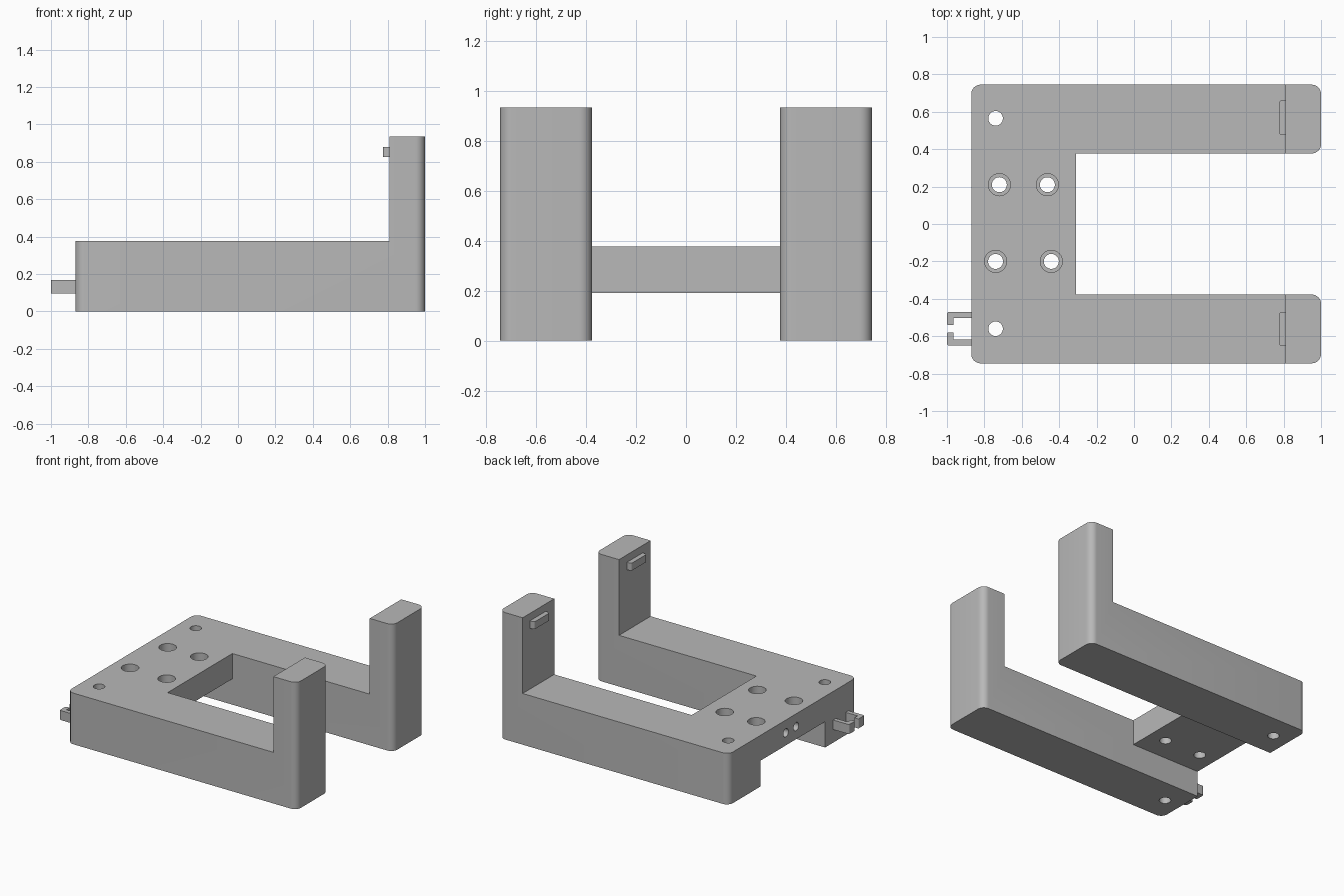
import bpy
import bmesh
from math import radians, sin, cos
from mathutils import Vector, Matrix

cube = bpy.data.objects.get("Cube")
if cube:
    bpy.data.objects.remove(cube, do_unlink=True)

grey = bpy.data.materials.new("plain grey")
grey.use_nodes = True
grey.diffuse_color = (0.48, 0.48, 0.48, 1)
grey.node_tree.nodes["Principled BSDF"].inputs["Base Color"].default_value = grey.diffuse_color


def finish(name, bm):
    bmesh.ops.recalc_face_normals(bm, faces=bm.faces)
    mesh = bpy.data.meshes.new(name)
    bm.to_mesh(mesh)
    bm.free()
    mesh.materials.append(grey)
    obj = bpy.data.objects.new(name, mesh)
    bpy.context.collection.objects.link(obj)
    return obj


def rounded(corners, steps=8):
    """Turn (x, y, radius) right-angle corners into an outline with arcs."""
    out = []
    for i, (x, y, r) in enumerate(corners):
        p = Vector((x, y))
        if r == 0:
            out.append(p)
            continue
        u = (Vector(corners[i - 1][:2]) - p).normalized()
        v = (Vector(corners[(i + 1) % len(corners)][:2]) - p).normalized()
        for k in range(steps + 1):
            t = radians(90 * k / steps)
            out.append(p + r * (u + v) - r * (cos(t) * v + sin(t) * u))
    return out


def prism(name, corners, z0, z1):
    bm = bmesh.new()
    face = bm.faces.new([bm.verts.new((p.x, p.y, z0)) for p in rounded(corners)])
    top = bmesh.ops.extrude_face_region(bm, geom=[face])["geom"]
    verts = [g for g in top if isinstance(g, bmesh.types.BMVert)]
    bmesh.ops.translate(bm, verts=verts, vec=(0, 0, z1 - z0))
    return finish(name, bm)


def box(name, x0, x1, y0, y1, z0, z1):
    return prism(name, [(x0, y0, 0), (x1, y0, 0), (x1, y1, 0), (x0, y1, 0)], z0, z1)


def drill(name, centre, radius, depth, turn=Matrix.Identity(4)):
    bm = bmesh.new()
    bmesh.ops.create_cone(bm, cap_ends=True, segments=40, radius1=radius, radius2=radius,
                          depth=depth, matrix=Matrix.Translation(centre) @ turn)
    return finish(name, bm)


def smooth(obj):
    bpy.ops.object.select_all(action="DESELECT")
    obj.select_set(True)
    bpy.context.view_layer.objects.active = obj
    bpy.ops.object.shade_smooth_by_angle(angle=radians(30))


def carve(obj, cutter):
    cutter.hide_render = True
    bpy.context.view_layer.objects.active = obj
    mod = obj.modifiers.new("cut", "BOOLEAN")
    mod.operation = "DIFFERENCE"
    mod.solver = "EXACT"
    mod.object = cutter
    bpy.ops.object.modifier_apply(modifier=mod.name)
    bpy.data.objects.remove(cutter, do_unlink=True)


# U-shaped bracket: bridge, two arms and upright posts
BACK, INNER, OUT, GAP, R = -0.87, -0.31, 0.745, 0.377, 0.05
half = [(BACK, -OUT, R), (1, -OUT, R), (1, -GAP, R), (INNER, -GAP, 0)]
body = prism("bracket_body", half + [(x, -y, r) for x, y, r in reversed(half)], 0, 0.935)
carve(body, box("post_cutter", -1.2, 0.81, -1, 1, 0.377, 1.2))
carve(body, box("channel_cutter", -1.2, INNER + 0.1, -GAP, GAP, -0.2, 0.19))

# Plain holes through the arms
for y in (-0.56, 0.565):
    carve(body, drill("arm_hole", (-0.74, y, 0.2), 0.039, 1))

# Counterbored holes through the bridge
for x, y in ((-0.72, 0.21), (-0.463, 0.21), (-0.74, -0.2), (-0.442, -0.2)):
    carve(body, drill("bridge_hole", (x, y, 0.3), 0.04, 0.5))
    carve(body, drill("bridge_counterbore", (x, y, 0.377), 0.059, 0.2))

# Blind holes in the rear edge of the bridge
for y in (0.08, -0.04):
    carve(body, drill("edge_hole", (BACK, y, 0.283), 0.03, 0.4, Matrix.Rotation(radians(90), 4, "Y")))
smooth(body)

# Small ledge on each post
for side, y0, y1 in (("left", 0.477, 0.66), ("right", -0.652, -0.47)):
    smooth(prism(side + "_post_ledge", [(0.775, y0, 0.015), (0.82, y0, 0),
                                        (0.82, y1, 0), (0.775, y1, 0.015)], 0.825, 0.88))

# Pair of hooked fingers forming the cable clip
for side, s in (("upper", 1), ("lower", -1)):
    ys = [-0.56 + s * d for d in (0.09, 0.058, 0.02)]
    smooth(prism(side + "_clip_finger", [
        (BACK + 0.02, ys[0], 0), (-1, ys[0], 0.012), (-1, ys[2], 0.008),
        (-0.966, ys[2], 0), (-0.966, ys[1], 0), (BACK + 0.02, ys[1], 0)], 0.097, 0.167))
